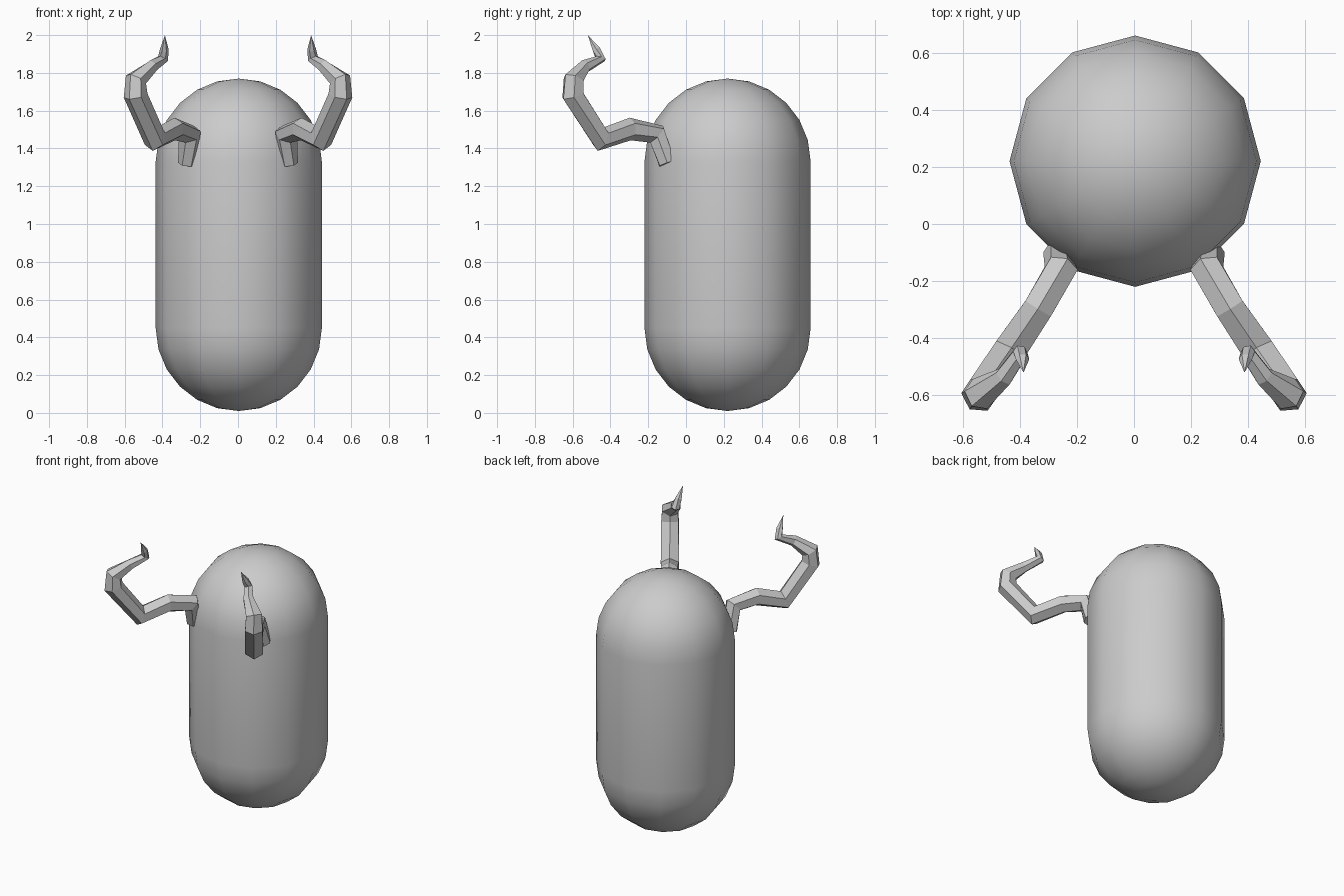
import bpy, bmesh, math
from mathutils import Vector

if "Cube" in bpy.data.objects:
    bpy.data.objects.remove(bpy.data.objects["Cube"])


def make_object(name, bm, smooth=False):
    bmesh.ops.recalc_face_normals(bm, faces=bm.faces)
    for f in bm.faces:
        f.smooth = smooth
    me = bpy.data.meshes.new(name)
    bm.to_mesh(me)
    bm.free()
    ob = bpy.data.objects.new(name, me)
    bpy.context.collection.objects.link(ob)
    return ob


def skin(bm, rings):
    for a, b in zip(rings, rings[1:]):
        n = len(a)
        for i in range(n):
            j = (i + 1) % n
            bm.faces.new((a[i], a[j], b[j], b[i]))


def fan(bm, ring, point):
    tip = bm.verts.new(point)
    for i, v in enumerate(ring):
        bm.faces.new((v, ring[(i + 1) % len(ring)], tip))


# Capsule body: twelve sides, rounded at both ends
R, SIDES, STEPS = 0.44, 12, 6
CX, CY, Z_LOW, Z_HIGH = 0.004, 0.22, 0.45, 1.33
profile = []
for zc, start in ((Z_LOW, -90), (Z_HIGH, 0)):
    for k in range(STEPS + 1):
        a = math.radians(start + 90 * k / STEPS)
        profile.append((R * math.cos(a), zc + R * math.sin(a)))
profile = profile[1:-1]
bm = bmesh.new()
rings = [[bm.verts.new((CX + r * math.cos(math.tau * i / SIDES),
                        CY + r * math.sin(math.tau * i / SIDES), z))
          for i in range(SIDES)] for r, z in profile]
skin(bm, rings)
fan(bm, rings[0], (CX, CY, Z_LOW - R))
fan(bm, rings[-1], (CX, CY, Z_HIGH + R))
make_object("capsule_body", bm, smooth=True)

# Curled horn: hexagonal rings along a path, x, y, z, radius
path = [
    (0.270, -0.100, 1.320, 0.048),
    (0.255, -0.155, 1.475, 0.060),
    (0.335, -0.295, 1.503, 0.060),
    (0.440, -0.450, 1.450, 0.066),
    (0.542, -0.598, 1.680, 0.064),
    (0.540, -0.595, 1.765, 0.058),
    (0.455, -0.535, 1.835, 0.036),
    (0.397, -0.452, 1.875, 0.029),
    (0.390, -0.475, 1.925, 0.023),
]
tip = Vector((0.387, -0.52, 2.0))
centres = [Vector(p[:3]) for p in path] + [tip]
side = Vector((0.83, 0.55, 0)).normalized()
bm = bmesh.new()
rings = []
for k, p in enumerate(path):
    c = centres[k]
    t = (centres[k + 1] - c).normalized()
    if k:
        t = (t + (c - centres[k - 1]).normalized()).normalized()
    s = (side - t * side.dot(t)).normalized()
    u = s.cross(t)
    rings.append([bm.verts.new(c + p[3] * (math.cos(a) * u + math.sin(a) * s))
                  for a in (math.tau * i / 6 for i in range(6))])
skin(bm, rings)
bm.faces.new(rings[0])
fan(bm, rings[-1], tip)
horns = make_object("horns", bm)
horns.modifiers.new("mirror", 'MIRROR').use_mirror_merge = False
